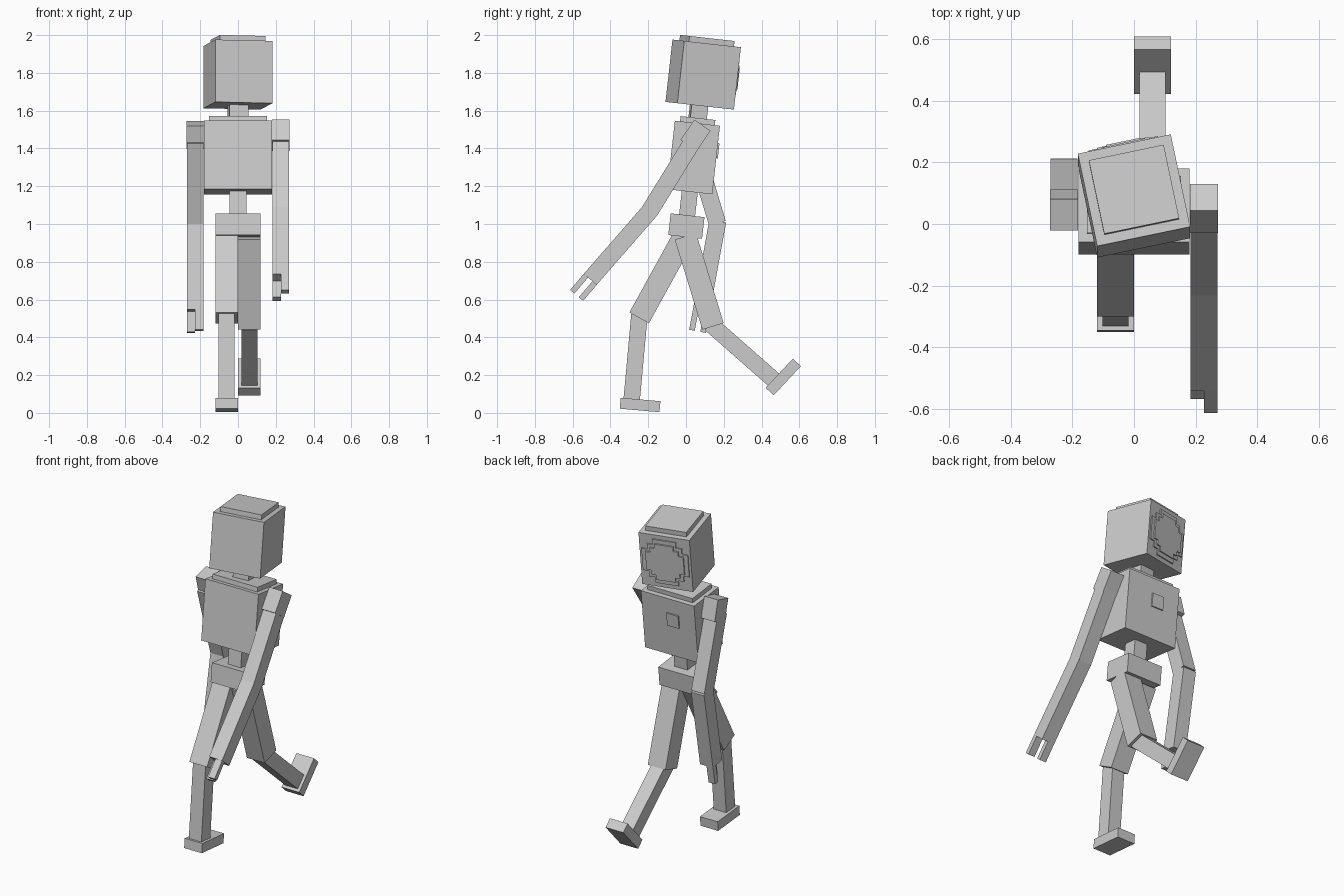
import bpy, bmesh, math
from mathutils import Matrix, Vector

if "Cube" in bpy.data.objects:
    bpy.data.objects.remove(bpy.data.objects["Cube"])


def make(name, bm, mat):
    """Turn a bmesh into a named, placed object."""
    bmesh.ops.recalc_face_normals(bm, faces=bm.faces)
    me = bpy.data.meshes.new(name)
    bm.to_mesh(me)
    bm.free()
    ob = bpy.data.objects.new(name, me)
    ob.matrix_world = mat
    bpy.context.collection.objects.link(ob)
    return ob


def box(name, size, frame, offset=(0, 0, 0)):
    """Box of a given size, centred at an offset inside a frame."""
    bm = bmesh.new()
    bmesh.ops.create_cube(bm, size=1)
    bmesh.ops.scale(bm, vec=size, verts=bm.verts)
    bmesh.ops.translate(bm, vec=offset, verts=bm.verts)
    return make(name, bm, frame)


def frame(x, y, z, tilt=0, yaw=0):
    return (Matrix.Translation((x, y, z))
            @ Matrix.Rotation(math.radians(tilt), 4, 'X')
            @ Matrix.Rotation(math.radians(yaw), 4, 'Z'))


def limb(name, x, w, d, top, bottom, shift=0):
    """Box running between two (y, z) points, optionally shifted sideways in depth."""
    dy, dz = top[0] - bottom[0], top[1] - bottom[1]
    f = frame(x, (top[0] + bottom[0]) / 2, (top[1] + bottom[1]) / 2,
              -math.degrees(math.atan2(dy, dz)))
    return box(name, (w, d, math.hypot(dy, dz)), f, (0, shift, 0))


def along(a, b, dist):
    """Point at a distance from a towards b."""
    a, b = Vector(a), Vector(b)
    return tuple(a + (b - a).normalized() * dist)


def stepped_panel(name, s, thick, f, y):
    """Square plate with stepped corners, standing on the head."""
    quarter = [(.14, .07), (.105, .07), (.105, .105), (.07, .105), (.07, .14)]
    pts = (quarter + [(-x, z) for x, z in reversed(quarter)]
           + [(-x, -z) for x, z in quarter]
           + [(x, -z) for x, z in reversed(quarter)])
    bm = bmesh.new()
    face = bm.faces.new([bm.verts.new((x * s, y, z * s)) for x, z in pts])
    ext = bmesh.ops.extrude_face_region(bm, geom=[face])
    bmesh.ops.translate(bm, vec=(0, thick, 0),
                        verts=[v for v in ext['geom'] if isinstance(v, bmesh.types.BMVert)])
    return make(name, bm, f)


LEAN = -6.4

# Torso, collar plate and back button
torso = frame(0, .04, 1.352, LEAN)
box("torso", (.36, .24, .365), torso)
box("collar_plate", (.306, .185, .03), torso, (0, 0, .195))
box("torso_button", (.08, .012, .08), torso, (-.03, .122, .05))

# Spine and pelvis
box("spine", (.088, .085, .18), frame(0, .013, 1.11, LEAN))
box("pelvis", (.24, .18, .115), frame(0, .002, .989, LEAN))

# Neck and turned head
box("neck", (.1, .088, .12), frame(0, .066, 1.6, LEAN, 6))
head = frame(0, .091, 1.791, LEAN, 11.8)
box("head", (.308, .308, .332), head)
box("head_cap", (.248, .245, .03), head, (0, 0, .18))
stepped_panel("face_panel", 1, .008, head, .153)
stepped_panel("face_panel_inner", .82, .016, head, .153)

# Arms: side, cap top, cap bottom, shoulder, elbow, palm end, finger tip
arms = [
    ("right", 1, (.087, 1.523), (.014, 1.416), (.06, 1.477), (-.193, 1.067), (-.507, .707), (-.579, .622)),
    ("left", -1, (.03, 1.532), (.062, 1.41), (.035, 1.44), (.166, 1.004), (.081, .54), (.061, .432)),
]
for side, s, cap_top, cap_end, shoulder, elbow, palm, tip in arms:
    x = s * .227
    limb(side + "_shoulder", x, .092, .104, cap_top, cap_end)
    limb(side + "_upper_arm", x, .088, .092, shoulder, elbow)
    limb(side + "_forearm", x, .088, .09, along(elbow, palm, -.012), palm)
    # Two diagonal fingers with a slot between them
    limb(side + "_front_finger", x + .022, .044, .03, palm, tip, -.03)
    limb(side + "_back_finger", x - .022, .044, .03, palm, tip, .03)

# Legs: side, hip, knee, ankle, foot centre, foot tilt
legs = [
    ("left", -1, (-.01, .935), (-.248, .503), (-.288, .065), (-.243, .042), -5),
    ("right", 1, (0, .925), (.143, .458), (.466, .174), (.515, .19), 47),
]
for side, s, hip, knee, ankle, foot, tilt in legs:
    x = s * .06
    limb(side + "_thigh", x, .12, .118, along(hip, knee, -.01), knee)
    limb(side + "_shin", x, .085, .087, along(knee, ankle, -.02), ankle)
    box(side + "_foot", (.12, .211, .058), frame(x, *foot, tilt))
